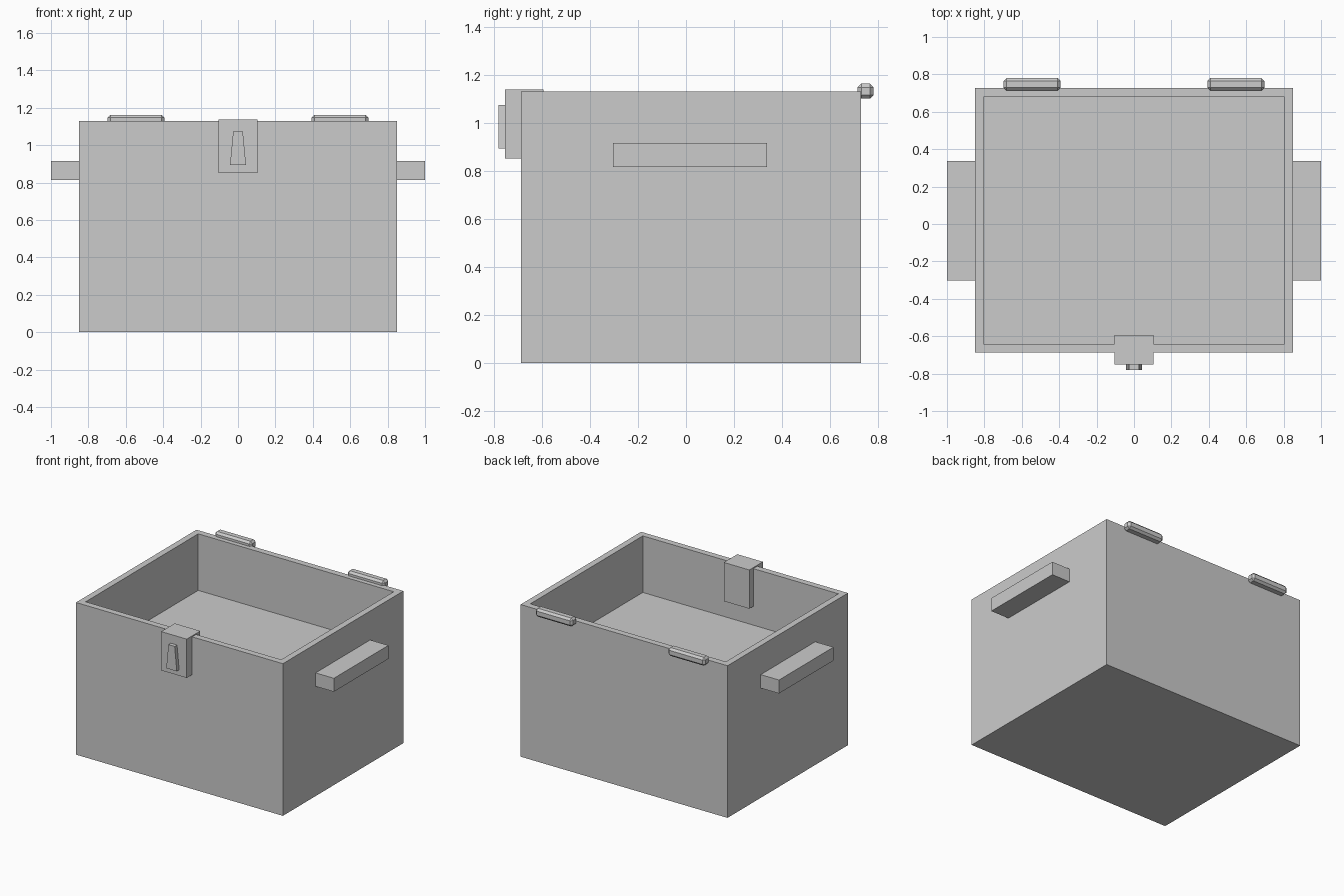
import bpy
import bmesh
from mathutils import Vector

if "Cube" in bpy.data.objects:
    bpy.data.objects.remove(bpy.data.objects["Cube"])


def add_object(name, bm):
    bmesh.ops.recalc_face_normals(bm, faces=bm.faces)
    mesh = bpy.data.meshes.new(name)
    bm.to_mesh(mesh)
    bm.free()
    obj = bpy.data.objects.new(name, mesh)
    bpy.context.collection.objects.link(obj)
    return obj


def box_mesh(lo, hi):
    lo, hi = Vector(lo), Vector(hi)
    bm = bmesh.new()
    bmesh.ops.create_cube(bm, size=1)
    bmesh.ops.scale(bm, vec=hi - lo, verts=bm.verts)
    bmesh.ops.translate(bm, vec=(lo + hi) / 2, verts=bm.verts)
    return bm


# Open box: rim inset from the top face, then sunk to the raised inner floor
bm = box_mesh((-0.85, -0.687, 0), (0.85, 0.727, 1.13))
top = max(bm.faces, key=lambda f: f.calc_center_median().z)
bmesh.ops.inset_region(bm, faces=[top], thickness=0.066)
floor = bmesh.ops.extrude_discrete_faces(bm, faces=[top])["faces"][0]
bmesh.ops.translate(bm, vec=(0, 0, -0.42), verts=floor.verts)
add_object("box_body", bm)

# Side handles and rear hinge barrels, mirrored left and right
for side, s in (("left", -1), ("right", 1)):
    x = sorted((0.84 * s, 1.0 * s))
    add_object(f"{side}_handle",
               box_mesh((x[0], -0.303, 0.815), (x[1], 0.337, 0.915)))

    x = sorted((0.393 * s, 0.697 * s))
    hinge = add_object(f"{side}_hinge",
                       box_mesh((x[0], 0.714, 1.1), (x[1], 0.78, 1.162)))
    bevel = hinge.modifiers.new("chamfer", "BEVEL")
    bevel.width = 0.015
    bevel.segments = 1

# Latch block straddling the front wall
add_object("latch", box_mesh((-0.105, -0.752, 0.85), (0.105, -0.593, 1.138)))

# Tapered tab on the latch face
bm = box_mesh((-0.043, -0.78, 0.893), (0.043, -0.745, 1.073))
for v in bm.verts:
    if v.co.z > 1:
        v.co.x *= 0.6
add_object("latch_tab", bm)
